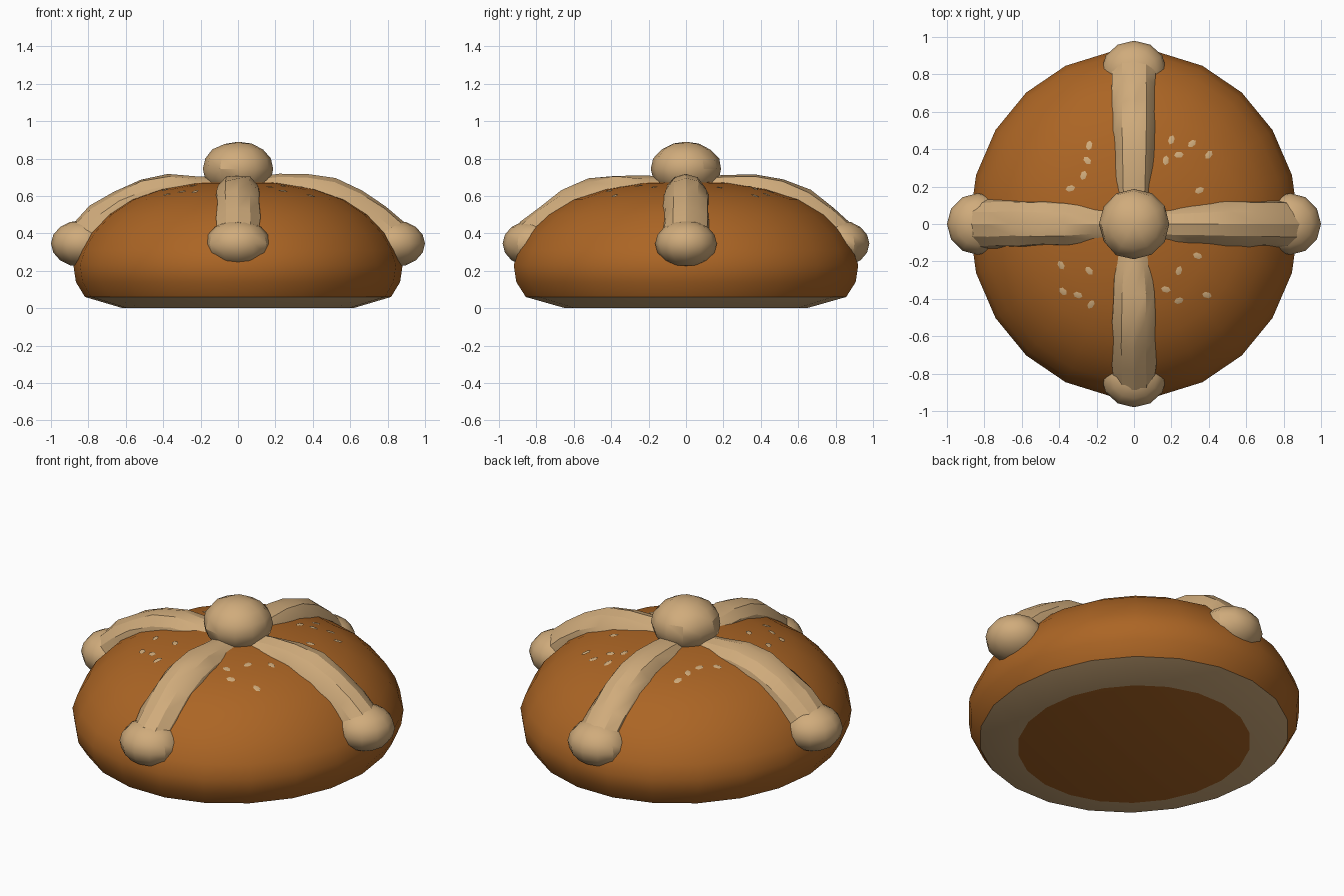
import bpy, bmesh, math, random
from mathutils import Vector

if "Cube" in bpy.data.objects:
    bpy.data.objects.remove(bpy.data.objects["Cube"])

random.seed(4)


def material(name, rgb):
    m = bpy.data.materials.new(name)
    m.diffuse_color = (*rgb, 1)
    m.use_nodes = True
    m.node_tree.nodes["Principled BSDF"].inputs["Base Color"].default_value = m.diffuse_color
    return m


CRUST = material("baked crust", (0.41, 0.13, 0.018))
DOUGH = material("pale dough", (0.63, 0.41, 0.20))
SX, SY = 0.88, 0.93          # half widths of the loaf

# Loaf profile: fraction of half width, height
PROFILE = [(0.70, 0.0), (0.93, 0.06), (0.985, 0.14), (1.0, 0.23), (0.97, 0.31),
           (0.91, 0.40), (0.80, 0.50), (0.66, 0.58), (0.48, 0.635), (0.25, 0.67)]


def finish(bm, name, mats, angle=35):
    bmesh.ops.recalc_face_normals(bm, faces=bm.faces)
    me = bpy.data.meshes.new(name)
    bm.to_mesh(me)
    bm.free()
    ob = bpy.data.objects.new(name, me)
    bpy.context.collection.objects.link(ob)
    for m in mats:
        me.materials.append(m)
    bpy.ops.object.select_all(action='DESELECT')
    ob.select_set(True)
    bpy.context.view_layer.objects.active = ob
    bpy.ops.object.shade_smooth_by_angle(angle=math.radians(angle))
    return ob


def skin(bm, rings):
    """Bridge successive vertex rings with quads."""
    for a, b in zip(rings, rings[1:]):
        n = len(a)
        for i in range(n):
            bm.faces.new((a[i], a[(i + 1) % n], b[(i + 1) % n], b[i]))


def cap(bm, ring, co):
    c = bm.verts.new(co)
    for i in range(len(ring)):
        bm.faces.new((ring[i], ring[(i + 1) % len(ring)], c))


def surface_z(x, y):
    f = math.hypot(x / SX, y / SY)
    pts = PROFILE[3:] + [(0, 0.68)]
    for (f0, z0), (f1, z1) in zip(pts, pts[1:]):
        if f1 <= f <= f0:
            return z0 + (z1 - z0) * (f0 - f) / (f0 - f1)
    return 0.68


# Round loaf with a pale ring around the underside
bm = bmesh.new()
N = 22
rings = [[bm.verts.new((SX * f * math.cos(math.tau * i / N),
                        SY * f * math.sin(math.tau * i / N), z))
          for i in range(N)] for f, z in PROFILE]
skin(bm, rings)
cap(bm, rings[0], (0, 0, 0))
cap(bm, rings[-1], (0, 0, 0.68))
for f in bm.faces:
    zs = [v.co.z for v in f.verts]
    if max(zs) < 0.07 and max(zs) > 0.01:
        f.material_index = 1
finish(bm, "loaf", [CRUST, DOUGH])

# Four dough strips running from the crown down to the rim
PATH = [(0.03, 0.60, 0.10), (0.22, 0.60, 0.112), (0.36, 0.595, 0.12),
        (0.48, 0.57, 0.127), (0.60, 0.515, 0.13), (0.71, 0.44, 0.13), (0.80, 0.36, 0.13)]


def strip(name, angle):
    bm = bmesh.new()
    out = Vector((math.cos(angle), math.sin(angle), 0))
    side = Vector((-out.y, out.x, 0))
    up = Vector((0, 0, 1))
    rings = []
    for k, (r, z, rad) in enumerate(PATH):
        a, b = PATH[max(k - 1, 0)], PATH[min(k + 1, len(PATH) - 1)]
        t = (out * (b[0] - a[0]) + up * (b[1] - a[1])).normalized()
        nrm = t.cross(side)
        ring = []
        for i in range(12):
            w = math.tau * i / 12
            d = rad + random.uniform(-0.008, 0.008)
            ring.append(bm.verts.new(out * r + up * z + side * d * math.cos(w) + nrm * d * math.sin(w)))
        rings.append(ring)
    skin(bm, rings)
    bm.faces.new(rings[0])
    bm.faces.new(rings[-1])
    finish(bm, name, [DOUGH], 25)


def ball(name, centre, size, jitter=0.0):
    bm = bmesh.new()
    bmesh.ops.create_uvsphere(bm, u_segments=12, v_segments=8, radius=1)
    for v in bm.verts:
        s = 1 + random.uniform(-jitter, jitter)
        v.co = Vector(centre) + Vector([c * d * s for c, d in zip(v.co, size)])
    finish(bm, name, [DOUGH], 30)


for name, q in (("right", 0), ("back", 1), ("left", 2), ("front", 3)):
    ang = q * math.pi / 2
    strip(name + "_strip", ang)
    # Rounded knob at the end of the strip
    reach = 0.835 if q % 2 == 0 else 0.82
    size = (0.165, 0.165, 0.125) if q % 2 == 0 else (0.175, 0.16, 0.125)
    ball(name + "_knob", (reach * math.cos(ang), reach * math.sin(ang), 0.345), size)

# Ball on the crown
ball("crown_ball", (0, 0, 0.745), (0.19, 0.19, 0.145), 0.02)

# Pale crumbs scattered on the crust
CRUMBS = [(-.24, .42), (-.25, .34), (-.27, .26), (-.34, .19), (.2, .45), (.31, .43),
          (.24, .37), (.40, .37), (.35, .18), (.17, .34), (-.24, -.25), (-.38, -.36),
          (-.30, -.38), (-.23, -.43), (-.39, -.22), (.34, -.17), (.24, -.25),
          (.39, -.38), (.24, -.41), (.17, -.35)]
bm = bmesh.new()
for x, y in CRUMBS:
    turn = random.uniform(0, math.pi)
    ring = []
    for i in range(6):
        w = math.tau * i / 6
        u, v = 0.026 * math.cos(w), 0.017 * math.sin(w)
        px = x + u * math.cos(turn) - v * math.sin(turn)
        py = y + u * math.sin(turn) + v * math.cos(turn)
        ring.append(bm.verts.new((px, py, surface_z(px, py) + 0.004)))
    cap(bm, ring, (x, y, surface_z(x, y) + 0.008))
finish(bm, "crumbs", [DOUGH])
